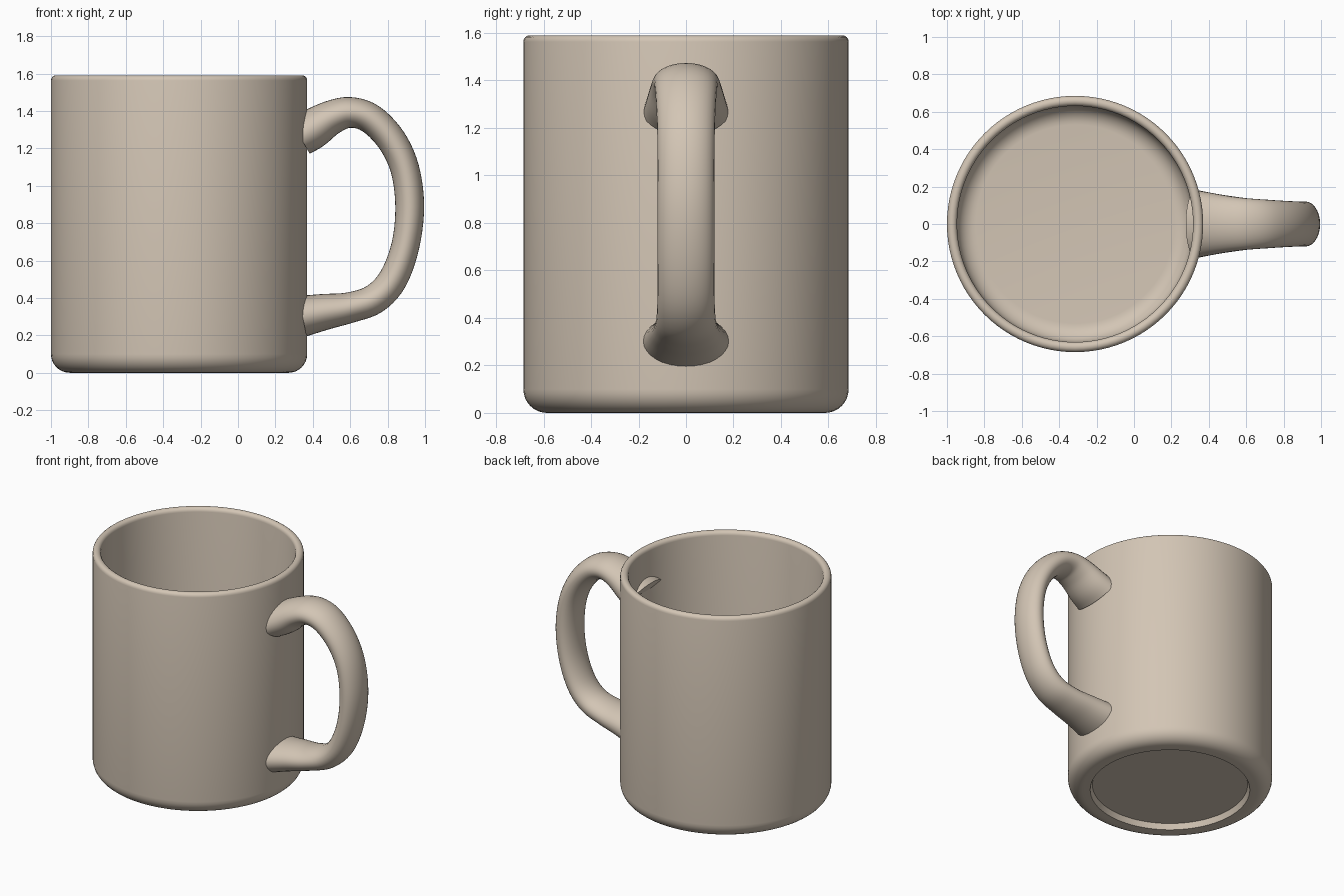
import bpy, bmesh, math
from mathutils import Vector

if "Cube" in bpy.data.objects:
    bpy.data.objects.remove(bpy.data.objects["Cube"])

CX = -0.315          # axis of the cup body
clay = bpy.data.materials.new("beige ceramic")
clay.diffuse_color = (0.65, 0.56, 0.46, 1)
clay.use_nodes = True
clay.node_tree.nodes["Principled BSDF"].inputs["Base Color"].default_value = clay.diffuse_color


def finish(name, bm):
    bmesh.ops.recalc_face_normals(bm, faces=bm.faces)
    me = bpy.data.meshes.new(name)
    bm.to_mesh(me)
    bm.free()
    me.materials.append(clay)
    ob = bpy.data.objects.new(name, me)
    bpy.context.collection.objects.link(ob)
    bpy.ops.object.select_all(action='DESELECT')
    ob.select_set(True)
    bpy.context.view_layer.objects.active = ob
    bpy.ops.object.shade_smooth_by_angle(angle=math.radians(35))
    return ob


def skin(bm, rings):
    for a, b in zip(rings, rings[1:]):
        n = len(a)
        for i in range(n):
            j = (i + 1) % n
            bm.faces.new((a[i], a[j], b[j], b[i]))


def arc(cx, cz, r, a0, a1, n=8):
    return [(cx + r * math.cos(math.radians(a0 + (a1 - a0) * i / n)),
             cz + r * math.sin(math.radians(a0 + (a1 - a0) * i / n))) for i in range(n + 1)]


# Cup body: one lathed profile from the recessed foot, over the rim, to the inner floor
profile = [(0.52, 0.04), (0.535, 0.0)]
profile += arc(0.585, 0.10, 0.10, -90, 0)
profile += arc(0.658, 1.563, 0.027, 0, 180)
profile += arc(0.531, 0.18, 0.10, 0, -90)
bm = bmesh.new()
SEG = 96
rings = [[bm.verts.new((CX + r * math.cos(2 * math.pi * i / SEG),
                        r * math.sin(2 * math.pi * i / SEG), z)) for i in range(SEG)]
         for r, z in profile]
skin(bm, rings)
bm.faces.new(rings[0])
bm.faces.new(rings[-1])
finish("cup_body", bm)

# Handle: flattened tube along a path of (x, z, half thickness, half width)
path = [(0.33, 1.265, 0.108, 0.18), (0.40, 1.305, 0.108, 0.168),
        (0.50, 1.365, 0.092, 0.15), (0.60, 1.392, 0.082, 0.138),
        (0.71, 1.358, 0.080, 0.130), (0.82, 1.245, 0.079, 0.123),
        (0.892, 1.09, 0.077, 0.12), (0.918, 0.89, 0.077, 0.12),
        (0.895, 0.68, 0.075, 0.12), (0.828, 0.50, 0.078, 0.12),
        (0.73, 0.395, 0.080, 0.125), (0.60, 0.349, 0.082, 0.138),
        (0.46, 0.325, 0.097, 0.158), (0.345, 0.303, 0.110, 0.18)]
pts = [Vector(p) for p in path]
pts = [2 * pts[0] - pts[1]] + pts + [2 * pts[-1] - pts[-2]]
smooth = []
STEP = 5
for k in range(1, len(pts) - 2):
    a, b, c, d = pts[k - 1:k + 3]
    for s in range(STEP):
        t = s / STEP
        smooth.append(0.5 * (2 * b + (c - a) * t + (2 * a - 5 * b + 4 * c - d) * t * t
                             + (3 * b - a - 3 * c + d) * t ** 3))
smooth.append(pts[-2])

bm = bmesh.new()
rings = []
for k, p in enumerate(smooth):
    q = smooth[min(k + 1, len(smooth) - 1)] - smooth[max(k - 1, 0)]
    nx, nz = Vector((-q.y, q.x)).normalized()
    ring = []
    for i in range(32):
        w = 2 * math.pi * i / 32
        h = p.z * math.cos(w)
        ring.append(bm.verts.new((p.x + nx * h, p.w * math.sin(w), p.y + nz * h)))
    rings.append(ring)
skin(bm, rings)
bm.faces.new(rings[0])
bm.faces.new(rings[-1])
finish("handle", bm)
